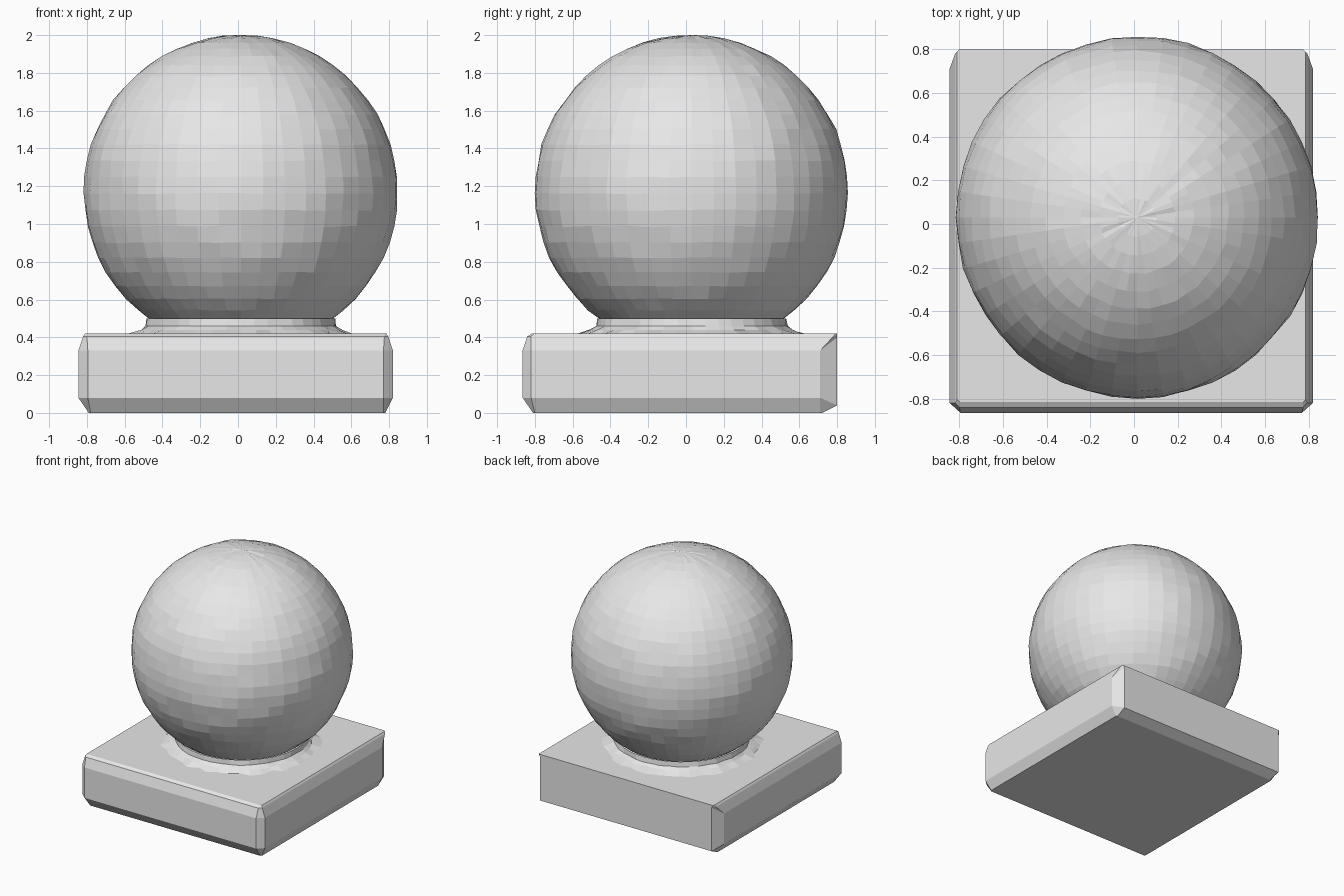
import bpy, bmesh, math, random

random.seed(4)
cube = bpy.data.objects.get("Cube")
if cube:
    bpy.data.objects.remove(cube, do_unlink=True)

# Single stone colour
stone = bpy.data.materials.new("stone grey")
stone.use_nodes = True
GREY = (0.8, 0.8, 0.8, 1)
stone.diffuse_color = GREY
stone.node_tree.nodes["Principled BSDF"].inputs["Base Color"].default_value = GREY


def finish(name, bm):
    bmesh.ops.recalc_face_normals(bm, faces=bm.faces)
    mesh = bpy.data.meshes.new(name)
    bm.to_mesh(mesh)
    bm.free()
    mesh.materials.append(stone)
    obj = bpy.data.objects.new(name, mesh)
    bpy.context.collection.objects.link(obj)
    return obj


def bridge(bm, lower, upper):
    n = len(lower)
    for i in range(n):
        j = (i + 1) % n
        bm.faces.new((lower[i], lower[j], upper[j], upper[i]))


def slab_ring(bm, x0, x1, y0, y1, cut_x, cut_front, cut_back, z, z_back):
    """Rectangle with clipped corners; the back edge may sit at another height."""
    points = [
        (x0 + cut_x, y0, z), (x1 - cut_x, y0, z),
        (x1, y0 + cut_front, z), (x1, y1 - cut_back, z),
        (x1 - cut_x, y1, z_back), (x0 + cut_x, y1, z_back),
        (x0, y1 - cut_back, z), (x0, y0 + cut_front, z)]
    return [bm.verts.new(p) for p in points]


# Square plinth with worn, bevelled edges
bm = bmesh.new()
rings = [
    slab_ring(bm, -0.79, 0.78, -0.81, 0.72, 0.01, 0.01, 0.01, 0, 0),
    slab_ring(bm, -0.845, 0.82, -0.865, 0.80, 0.05, 0.045, 0.09, 0.08, 0.04),
    slab_ring(bm, -0.845, 0.82, -0.865, 0.80, 0.05, 0.045, 0.09, 0.33, 0.4),
    slab_ring(bm, -0.82, 0.795, -0.84, 0.80, 0.02, 0.02, 0.02, 0.405, 0.41),
    slab_ring(bm, -0.81, 0.785, -0.815, 0.80, 0.01, 0.01, 0.01, 0.42, 0.42)]
for lower, upper in zip(rings, rings[1:]):
    bridge(bm, lower, upper)
bm.faces.new(rings[0][::-1])
bm.faces.new(rings[-1])
finish("plinth", bm)

CX, CY, CZ, R = 0.015, 0.03, 1.17, 0.83
SEGMENTS = 44


def round_ring(bm, radius, z, rough, rough_z=0):
    ring = []
    for i in range(SEGMENTS):
        a = math.tau * i / SEGMENTS
        r = radius + random.uniform(-rough, rough)
        ring.append(bm.verts.new((CX + r * math.cos(a), CY + r * math.sin(a),
                                  z + random.uniform(-rough_z, rough_z))))
    return ring


# Flared neck between plinth and ball
bm = bmesh.new()
neck = [round_ring(bm, 0.6, 0.415, 0.03), round_ring(bm, 0.535, 0.44, 0.015),
        round_ring(bm, 0.505, 0.46, 0.006), round_ring(bm, 0.5, 0.5, 0)]
for lower, upper in zip(neck, neck[1:]):
    bridge(bm, lower, upper)
finish("neck", bm)

# Rough-hewn faceted ball, cut flat where it meets the neck
bm = bmesh.new()
STEPS = 24
low_angle = math.acos((0.49 - CZ) / R)
ball = []
for k in range(STEPS):
    t = low_angle * (1 - k / STEPS)
    rough = 0.005 if k else 0
    ball.append(round_ring(bm, R * math.sin(t), CZ + R * math.cos(t), rough, rough * 0.6))
for lower, upper in zip(ball, ball[1:]):
    bridge(bm, lower, upper)
pole = bm.verts.new((CX, CY, CZ + R))
for i in range(SEGMENTS):
    bm.faces.new((ball[-1][i], ball[-1][(i + 1) % SEGMENTS], pole))
bm.faces.new(ball[0][::-1])
finish("ball", bm)
